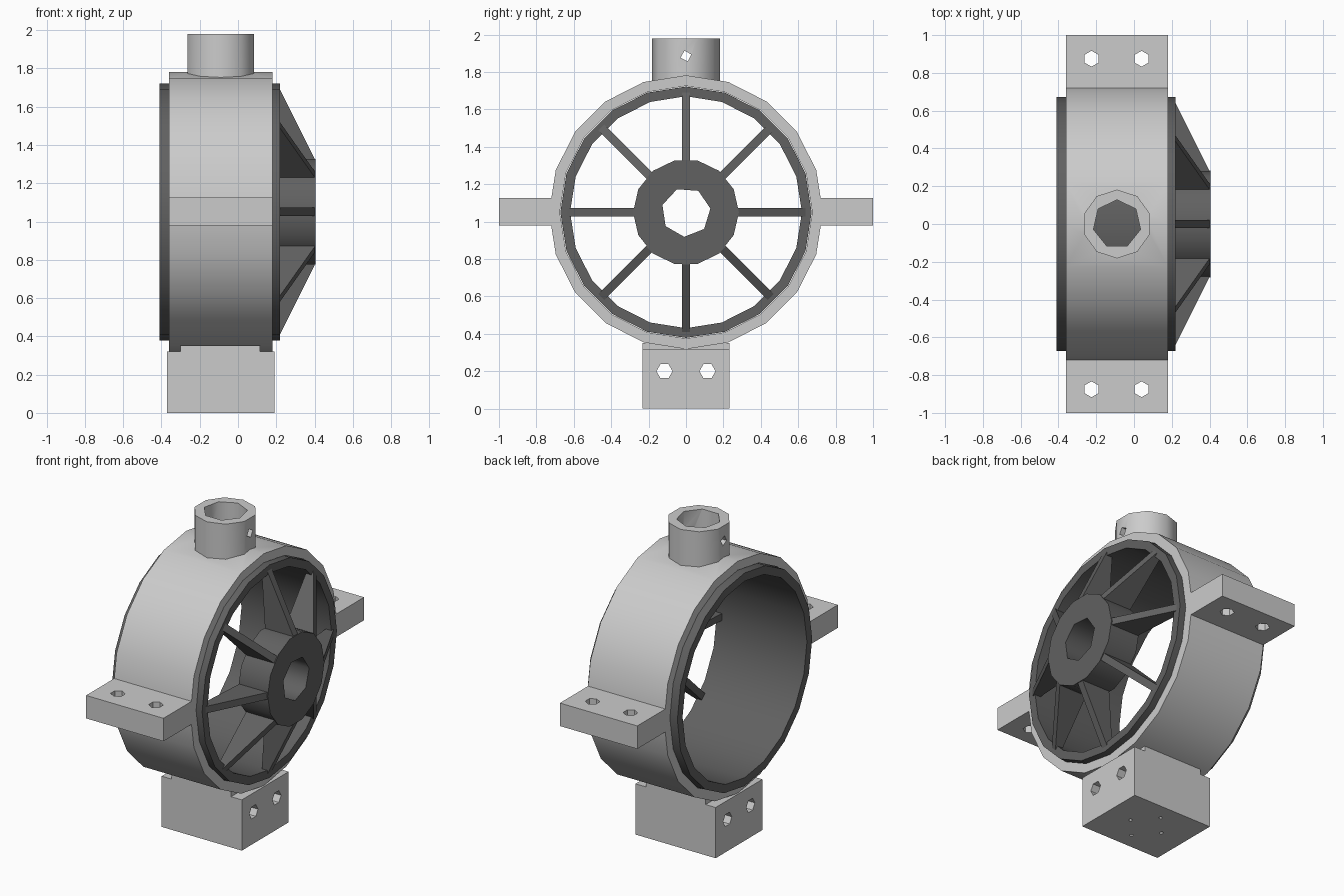
import bpy, bmesh
from math import radians, pi, cos, sin
from mathutils import Matrix, Vector

if "Cube" in bpy.data.objects:
    bpy.data.objects.remove(bpy.data.objects["Cube"])

CZ = 1.05            # height of the ring axis
CX = -0.09           # middle of the housing along x
AXIS = {'X': Matrix.Rotation(pi / 2, 4, 'Y'), 'Z': Matrix.Identity(4)}


def new_object(name, bm):
    bmesh.ops.recalc_face_normals(bm, faces=bm.faces)
    mesh = bpy.data.meshes.new(name)
    bm.to_mesh(mesh)
    bm.free()
    ob = bpy.data.objects.new(name, mesh)
    bpy.context.collection.objects.link(ob)
    return ob


def cyl(name, axis, r, n, lo, hi, at, turn=0.0):
    """n-sided prism along an axis, from lo to hi on that axis."""
    bm = bmesh.new()
    bmesh.ops.create_cone(bm, cap_ends=True, segments=n, radius1=r, radius2=r, depth=hi - lo)
    pos = Vector(at)
    pos['XYZ'.index(axis)] = (lo + hi) / 2
    bm.transform(Matrix.Translation(pos) @ AXIS[axis] @ Matrix.Rotation(turn, 4, 'Z'))
    return new_object(name, bm)


def box(name, x, y, z):
    bm = bmesh.new()
    bmesh.ops.create_cube(bm, size=1)
    for v in bm.verts:
        v.co = [a + (c + 0.5) * (b - a) for c, (a, b) in zip(v.co, (x, y, z))]
    return new_object(name, bm)


def combine(ob, others, op):
    """Apply booleans one by one and remove the helpers."""
    bpy.context.view_layer.objects.active = ob
    for o in others:
        m = ob.modifiers.new('cut', 'BOOLEAN')
        m.operation, m.object, m.solver = op, o, 'EXACT'
        bpy.ops.object.modifier_apply(modifier=m.name)
        bpy.data.objects.remove(o)


def finish(ob, mat=None):
    bpy.ops.object.select_all(action='DESELECT')
    ob.select_set(True)
    bpy.context.view_layer.objects.active = ob
    bpy.ops.object.shade_smooth_by_angle(angle=radians(55))
    if mat:
        ob.data.materials.clear()
        ob.data.materials.append(mat)


dark = bpy.data.materials.new('dark_grey')
dark.diffuse_color = (0.12, 0.12, 0.12, 1)
dark.use_nodes = True
dark.node_tree.nodes["Principled BSDF"].inputs["Base Color"].default_value = dark.diffuse_color
C = (0, 0, CZ)

# Ring housing with side tabs and top socket
housing = cyl('ring_housing', 'X', 0.732, 20, -0.36, 0.18, C)
adds = [cyl('socket', 'Z', 0.182, 10, 1.6, 1.98, (CX, 0, 0))]
for s in (-1, 1):
    adds.append(box('tab', (-0.36, 0.18), sorted((s * 0.69, s)), (0.98, 1.125)))
combine(housing, adds, 'UNION')
cuts = [cyl('bore', 'X', 0.675, 20, -0.6, 0.6, C),
        cyl('socket_hole', 'Z', 0.128, 7, 1.5, 2.2, (CX, 0, 0)),
        cyl('pin_hole', 'X', 0.03, 4, -0.5, 0.5, (0, 0, 1.885), 0.3)]
cuts += [cyl('bolt', 'Z', 0.042, 6, 0.8, 1.3, (x, y, 0))
         for x in (-0.225, 0.04) for y in (-0.875, 0.875)]
combine(housing, cuts, 'DIFFERENCE')
finish(housing)

# Mounting block under the ring
block = box('mounting_block', (-0.37, 0.19), (-0.233, 0.233), (0, 0.32))
combine(block, [box('saddle', (-0.30, 0.115), (-0.233, 0.233), (0.2, 0.352))], 'UNION')
cuts = [cyl('bolt', 'X', 0.043, 6, -0.6, 0.6, (0, y, 0.2)) for y in (-0.115, 0.115)]
cuts += [cyl('screw', 'Z', 0.012, 6, -0.1, 0.1, (CX + dx, dy, 0))
         for dx, dy in ((0.115, 0), (-0.115, 0), (0, 0.13), (0, -0.13))]
combine(block, cuts, 'DIFFERENCE')
finish(block)

# Inner sleeve
sleeve = cyl('inner_sleeve', 'X', 0.672, 20, -0.41, 0.22, C)
combine(sleeve, [cyl('bore', 'X', 0.62, 20, -0.6, 0.6, C)], 'DIFFERENCE')
finish(sleeve, dark)

# Hub
hub = cyl('hub', 'X', 0.283, 14, 0.2, 0.405, C)
combine(hub, [cyl('bore', 'X', 0.132, 7, 0, 0.6, C, 0.15)], 'DIFFERENCE')
finish(hub, dark)

# Eight sloping spokes from sleeve to hub
for i in range(8):
    bm = bmesh.new()
    profile = [(0.22, 0.64), (0.40, 0.28), (0.40, 0.26), (0.205, 0.26), (0.18, 0.64)]
    f = bm.faces.new([bm.verts.new((x, -0.022, r)) for x, r in profile])
    ext = bmesh.ops.extrude_face_region(bm, geom=[f])['geom']
    bmesh.ops.translate(bm, vec=(0, 0.044, 0),
                        verts=[g for g in ext if isinstance(g, bmesh.types.BMVert)])
    bm.transform(Matrix.Translation(C) @ Matrix.Rotation(i * pi / 4, 4, 'X'))
    spoke = new_object(f'spoke_{i + 1}', bm)
    spoke.data.materials.append(dark)
